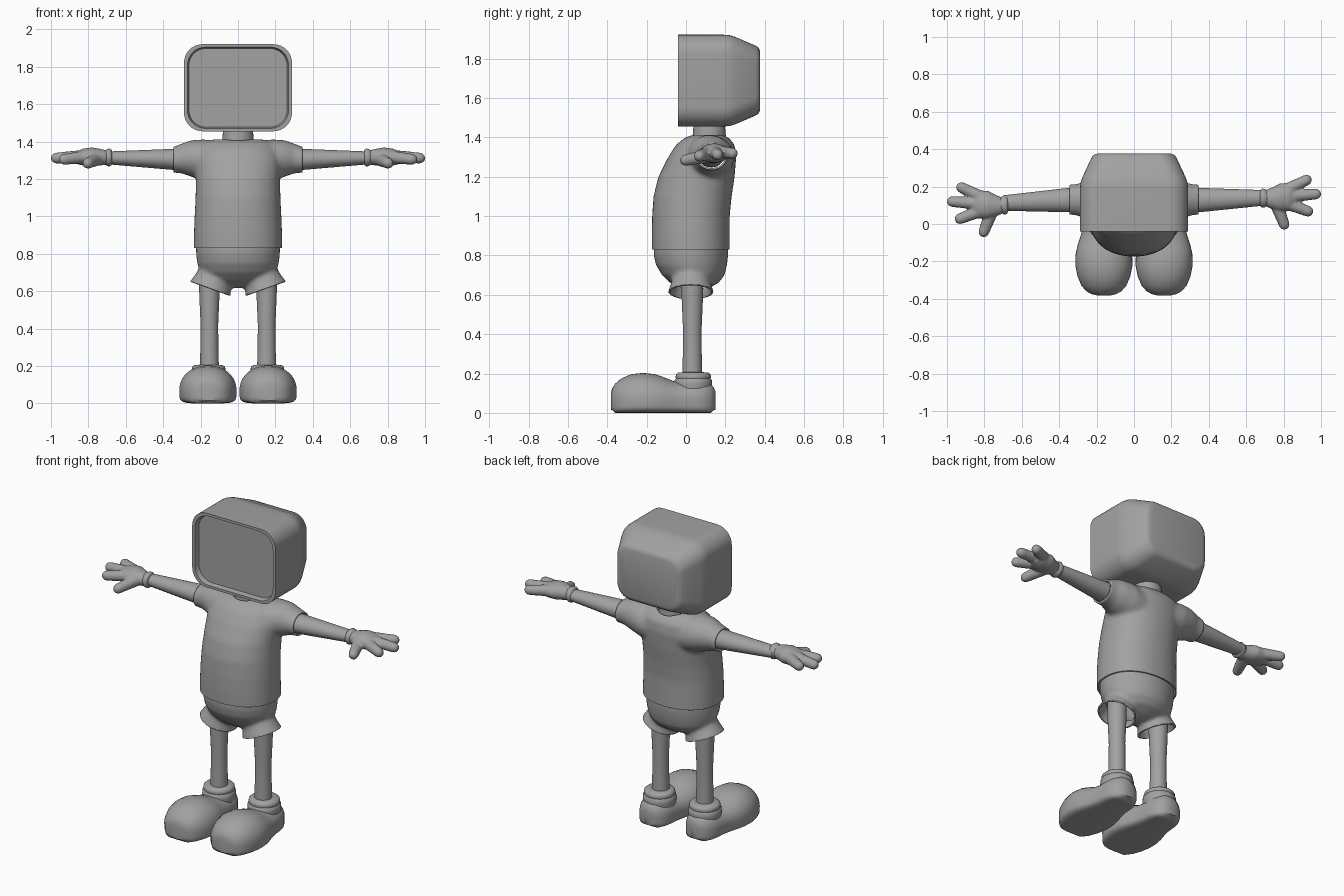
import bpy, bmesh, math
from mathutils import Vector as V

if "Cube" in bpy.data.objects:
    bpy.data.objects.remove(bpy.data.objects["Cube"])

grey = bpy.data.materials.new("plain_grey")
grey.use_nodes = True
grey.diffuse_color = (0.36, 0.36, 0.36, 1)
grey.node_tree.nodes["Principled BSDF"].inputs["Base Color"].default_value = (0.36, 0.36, 0.36, 1)


def ring(c, u, v, n=32, e=2.0, low=None, e_low=None):
    """Superellipse about c; the lower half may have its own radius and exponent."""
    pts = []
    for i in range(n):
        a = math.tau * i / n
        ca, sa = math.cos(a), math.sin(a)
        k = e_low if (sa < 0 and e_low) else e
        w = low if (sa < 0 and low) else v
        pts.append(V(c) + V(u) * math.copysign(abs(ca) ** (2 / k), ca)
                   + V(w) * math.copysign(abs(sa) ** (2 / k), sa))
    return pts


def loft(bm, rings):
    rows = [[bm.verts.new(p) for p in r] for r in rings]
    n = len(rows[0])
    for a, b in zip(rows, rows[1:]):
        for i in range(n):
            bm.faces.new((a[i], a[(i + 1) % n], b[(i + 1) % n], b[i]))
    bm.faces.new(rows[0])
    bm.faces.new(rows[-1])


def z_rings(rows, e=2.0):
    """Upright body rings from height, front, back and half width."""
    return [ring((0, (f + b) / 2, z), (w, 0, 0), (0, (b - f) / 2, 0), 48, e) for z, f, b, w in rows]


def x_rings(rows, s, dy=0):
    """Rings across an arm from x, y, z, depth radius and height radius."""
    return [ring((s * x, y + dy, z), (0, ry, 0), (0, 0, rz)) for x, y, z, ry, rz in rows]


def capsule(p, q, r0, r1):
    """Tapered round-ended rod."""
    p, q = V(p), V(q)
    d = (q - p).normalized()
    u = d.cross(V((0, 0, 1))).normalized()
    w = d.cross(u)
    rings = []
    for c, r, angles in ((p, r0, (-85, -60, -30, 0)), (q, r1, (0, 30, 60, 85))):
        for t in angles:
            t = math.radians(t)
            rings.append(ring(c + d * r * math.sin(t), u * r * math.cos(t), w * r * math.cos(t), 16))
    return rings


def smooth(ob):
    bpy.ops.object.select_all(action='DESELECT')
    ob.select_set(True)
    bpy.context.view_layer.objects.active = ob
    bpy.ops.object.shade_smooth_by_angle(angle=math.radians(42))


def make(name, *lofts):
    bm = bmesh.new()
    for rings in lofts:
        loft(bm, rings)
    bmesh.ops.recalc_face_normals(bm, faces=bm.faces)
    me = bpy.data.meshes.new(name)
    bm.to_mesh(me)
    bm.free()
    me.materials.append(grey)
    ob = bpy.data.objects.new(name, me)
    bpy.context.collection.objects.link(ob)
    smooth(ob)
    return ob


def blend(name, lofts, voxel, passes, cutter=None, cuts=()):
    """Fuse overlapping lofts into one soft skin, then trim it open at planes."""
    ob = make(name, *lofts)
    m = ob.modifiers.new("fuse", 'REMESH')
    m.mode = 'VOXEL'
    m.voxel_size = voxel
    m = ob.modifiers.new("soften", 'SMOOTH')
    m.factor, m.iterations = 0.5, passes
    if cutter:
        m = ob.modifiers.new("cut", 'BOOLEAN')
        m.operation, m.object = 'DIFFERENCE', cutter
    bpy.context.view_layer.update()
    deps = bpy.context.evaluated_depsgraph_get()
    me = bpy.data.meshes.new_from_object(ob.evaluated_get(deps))
    ob.modifiers.clear()
    ob.data = me
    bm = bmesh.new()
    bm.from_mesh(me)
    for co, no in cuts:
        bmesh.ops.bisect_plane(bm, geom=bm.verts[:] + bm.edges[:] + bm.faces[:],
                               plane_co=co, plane_no=no, clear_outer=True)
    bm.to_mesh(me)
    bm.free()
    me.materials.clear()
    me.materials.append(grey)
    if cuts:
        m = ob.modifiers.new("cloth", 'SOLIDIFY')
        m.thickness, m.offset = 0.01, -1
    smooth(ob)
    return ob


def box_ring(y, hx, hz, r):
    """Rounded rectangle facing along y, at head height."""
    pts = []
    for k, (sx, sz) in enumerate(((1, 1), (-1, 1), (-1, -1), (1, -1))):
        for j in range(9):
            a = math.radians(90 * k + 90 * j / 8)
            pts.append(V((sx * (hx - r) + r * math.cos(a), y, 1.688 + sz * (hz - r) + r * math.sin(a))))
    return pts


# Head: tapered box with a sunken screen
make("head", [box_ring(*r) for r in (
    (-0.012, 0.262, 0.21, 0.09), (-0.041, 0.27, 0.217, 0.095), (-0.041, 0.289, 0.233, 0.1),
    (0.19, 0.289, 0.233, 0.1), (0.22, 0.286, 0.231, 0.1), (0.25, 0.276, 0.222, 0.1),
    (0.355, 0.227, 0.177, 0.09), (0.37, 0.215, 0.166, 0.085), (0.377, 0.195, 0.147, 0.07))])

# Neck
make("neck", [ring((0, 0.118, z), (r, 0, 0), (0, r, 0)) for z, r in
              ((1.3, 0.088), (1.4, 0.085), (1.47, 0.079))])

# Shirt: body and sleeves fused, with a collar hole and open hems
sleeve = ((0.08, 0.11, 1.28, 0.13, 0.12), (0.18, 0.12, 1.3, 0.125, 0.112), (0.25, 0.127, 1.31, 0.105, 0.098),
          (0.3, 0.13, 1.31, 0.085, 0.08), (0.35, 0.13, 1.302, 0.08, 0.068), (0.39, 0.13, 1.3, 0.08, 0.068))
body = z_rings(((0.78, -0.172, 0.222, 0.237), (0.9, -0.174, 0.222, 0.236), (1.0, -0.172, 0.222, 0.232),
                (1.1, -0.165, 0.232, 0.227), (1.2, -0.14, 0.247, 0.225), (1.3, -0.09, 0.255, 0.23),
                (1.36, -0.052, 0.248, 0.215), (1.395, -0.01, 0.22, 0.185), (1.412, 0.03, 0.19, 0.13)), 2.2)
collar = make("collar_cutter", [ring((0, 0.115, z), (0.1, 0, 0), (0, 0.1, 0)) for z in (1.355, 1.5)])
collar.hide_render = True
blend("shirt", [body] + [x_rings(sleeve, s) for s in (1, -1)], 0.011, 8, collar,
      [((0, 0, 0.83), (0, 0, -1)), ((0.345, 0, 0), (1, 0, 0)), ((-0.345, 0, 0), (-1, 0, 0))])
bpy.data.objects.remove(collar)

# Shorts: rounded seat with two flared, tilted legs
seat = z_rings(((0.87, -0.164, 0.214, 0.225), (0.8, -0.164, 0.214, 0.224), (0.75, -0.152, 0.208, 0.218),
                (0.7, -0.122, 0.196, 0.203), (0.66, -0.08, 0.165, 0.17), (0.63, -0.03, 0.11, 0.1),
                (0.618, 0.0, 0.07, 0.05)))
shorts, cuts = [seat], []
for s in (1, -1):
    down, across = V((s * 0.337, 0, -0.94)), V((s * 0.94, 0, 0.337))
    cuff = V((s * 0.148, 0.025, 0.615))
    shorts.append([ring(cuff + down * d, across * r, (0, r, 0)) for d, r in
                   ((-0.13, 0.08), (-0.08, 0.092), (-0.04, 0.102), (0, 0.115), (0.035, 0.122))])
    cuts.append((cuff, down))
blend("shorts", shorts, 0.011, 5, None, cuts + [((0, 0, 0.855), (0, 0, 1))])

for s, side in ((1, "left"), (-1, "right")):
    dy = 0 if s > 0 else -0.04

    # Arm, drifting slightly back or forward towards the wrist
    make(side + "_arm", x_rings(((0.27, 0.128, 1.305, 0.066, 0.058), (0.35, 0.128, 1.305, 0.065, 0.056)), s)
         [:2] + x_rings(((0.7, 0.14, 1.313, 0.041, 0.034),), s, dy * 0.7))

    # Hand: cuff, palm, three fingers and a thumb
    palm = x_rings(((0.7, 0.138, 1.315, 0.042, 0.038), (0.74, 0.138, 1.317, 0.058, 0.045),
                    (0.78, 0.143, 1.319, 0.074, 0.05), (0.83, 0.145, 1.317, 0.075, 0.045),
                    (0.87, 0.148, 1.313, 0.058, 0.03)), s, dy)
    digits = (((0.82, 0.185, 1.322), (0.922, 0.235, 1.318), 0.034, 0.029),
              ((0.82, 0.148, 1.322), (0.972, 0.16, 1.312), 0.034, 0.029),
              ((0.82, 0.11, 1.318), (0.93, 0.068, 1.305), 0.034, 0.029),
              ((0.76, 0.11, 1.305), (0.803, -0.002, 1.284), 0.036, 0.029))
    fingers = [capsule((s * p[0], p[1] + dy, p[2]), (s * q[0], q[1] + dy, q[2]), a, b)
               for p, q, a, b in digits]
    blend(side + "_hand", [palm] + fingers, 0.006, 5)
    make(side + "_glove_cuff", x_rings([(x, 0.138, 1.315, r, r * 0.93) for x, r in (
        (0.674, 0.036), (0.677, 0.045), (0.686, 0.051), (0.697, 0.05), (0.705, 0.045), (0.715, 0.042))],
        s, dy * 0.9))

    # Leg
    make(side + "_leg", [ring((s * 0.153, 0.032, z), (r, 0, 0), (0, r, 0)) for z, r in
                         ((0.7, 0.056), (0.58, 0.054), (0.42, 0.047), (0.3, 0.048), (0.15, 0.052))])

    # Sock roll at the ankle
    make(side + "_ankle_roll", [ring((s * 0.157, 0.037, z), (r, 0, 0), (0, r, 0)) for z, r in (
        (0.1, 0.09), (0.145, 0.096), (0.165, 0.095), (0.174, 0.088), (0.182, 0.09),
        (0.195, 0.088), (0.204, 0.078), (0.207, 0.05))])

    # Shoe: bulbous toe, narrow instep, round heel and flat sole
    shoe = ((-0.381, 0.04, 0.105), (-0.375, 0.065, 0.125), (-0.36, 0.093, 0.148), (-0.33, 0.12, 0.174),
            (-0.28, 0.141, 0.196), (-0.22, 0.153, 0.203), (-0.16, 0.151, 0.197), (-0.11, 0.14, 0.18),
            (-0.06, 0.123, 0.16), (0, 0.109, 0.155), (0.05, 0.105, 0.165), (0.09, 0.095, 0.165),
            (0.125, 0.075, 0.15), (0.143, 0.05, 0.125), (0.151, 0.025, 0.105))
    make(side + "_shoe", [ring((s * 0.161, y, 0.07), (w, 0, 0), (0, 0, top - 0.07), 40, 2.1,
                               (0, 0, 0.07 if -0.37 < y < 0.14 else 0.055), 5) for y, w, top in shoe])
